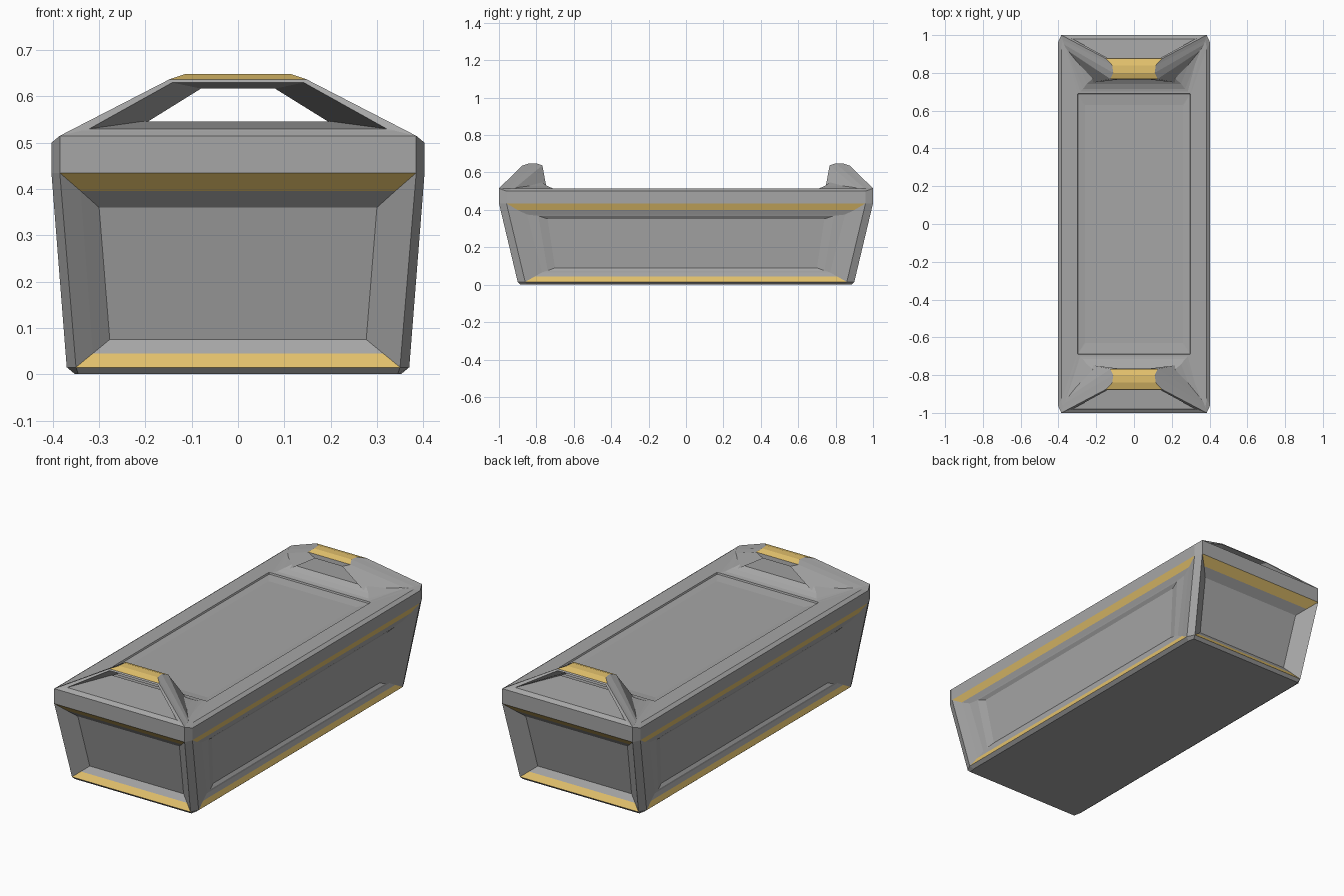
import bpy, bmesh

if "Cube" in bpy.data.objects:
    bpy.data.objects.remove(bpy.data.objects["Cube"])

gold = bpy.data.materials.new("gold_trim")
gold.diffuse_color = (0.76, 0.53, 0.15, 1)
gold.use_nodes = True
gold.node_tree.nodes["Principled BSDF"].inputs["Base Color"].default_value = gold.diffuse_color
grey = bpy.data.materials.new("grey_shell")
grey.diffuse_color = (0.38, 0.38, 0.38, 1)
grey.use_nodes = True
grey.node_tree.nodes["Principled BSDF"].inputs["Base Color"].default_value = grey.diffuse_color


def finish(name, bm):
    bmesh.ops.remove_doubles(bm, verts=bm.verts, dist=0.0005)
    bmesh.ops.recalc_face_normals(bm, faces=bm.faces)
    mesh = bpy.data.meshes.new(name)
    bm.to_mesh(mesh)
    bm.free()
    mesh.materials.append(grey)
    mesh.materials.append(gold)
    ob = bpy.data.objects.new(name, mesh)
    bpy.context.collection.objects.link(ob)
    return ob


def face(bm, pts, mat=0):
    f = bm.faces.new([bm.verts.new(p) for p in pts])
    f.material_index = mat


def octagon(fx, fy, fz, sx, sy, sz):
    # front corner (fx, fy, fz) and side corner (sx, sy, sz), mirrored all round
    return [(fx, -fy, fz), (sx, -sy, sz), (sx, sy, sz), (fx, fy, fz),
            (-fx, fy, fz), (-sx, sy, sz), (-sx, -sy, sz), (-fx, -fy, fz)]


def band(bm, a, b, skip=()):
    n = len(a)
    for i in range(n):
        if i not in skip:
            j = (i + 1) % n
            face(bm, [a[i], a[j], b[j], b[i]])


def recess(bm, side, sign, d_low, d_high, loops):
    # nested four-point loops: half_low, z_low, half_high, z_high, depth
    def point(half, z, depth):
        d = d_low + (d_high - d_low) * (z - 0.015) / 0.42 - depth
        return (sign * d, half, z) if side else (half, sign * d, z)
    rings = [[point(-hl, zl, d), point(hl, zl, d), point(hh, zh, d), point(-hh, zh, d)]
             for hl, zl, hh, zh, d in loops]
    for k in range(len(rings) - 1):
        for i in range(4):
            j = (i + 1) % 4
            trim = 1 if k == 0 and i in (0, 2) else 0
            face(bm, [rings[k][i], rings[k][j], rings[k + 1][j], rings[k + 1][i]], trim)
    face(bm, rings[-1])


# Case: tapered shell with cut corners and a sunken lid
bm = bmesh.new()
levels = [
    octagon(0.345, 0.885, 0, 0.352, 0.85, 0),
    octagon(0.35, 0.90, 0.015, 0.37, 0.86, 0.015),
    octagon(0.385, 1.0, 0.435, 0.403, 0.96, 0.435),
    octagon(0.385, 1.0, 0.515, 0.403, 0.96, 0.50),
    octagon(0.375, 0.985, 0.515, 0.385, 0.93, 0.513),
    octagon(0.297, 0.69, 0.513, 0.30, 0.687, 0.513),
    octagon(0.294, 0.687, 0.505, 0.297, 0.684, 0.505),
    octagon(0.257, 0.63, 0.499, 0.26, 0.627, 0.499),
]
for k in range(len(levels) - 1):
    band(bm, levels[k], levels[k + 1], (1, 3, 5, 7) if k == 1 else ())
face(bm, levels[0])
face(bm, levels[-1])
for sign in (-1, 1):
    # End recesses
    recess(bm, False, sign, 0.90, 1.0, [
        (0.35, 0.015, 0.385, 0.435, 0),
        (0.3135, 0.045, 0.34, 0.396, 0.03),
        (0.277, 0.075, 0.30, 0.36, 0.06)])
    # Long side recesses
    recess(bm, True, sign, 0.37, 0.403, [
        (0.86, 0.015, 0.96, 0.435, 0),
        (0.81, 0.043, 0.90, 0.399, 0.011),
        (0.77, 0.066, 0.85, 0.375, 0.019),
        (0.74, 0.075, 0.79, 0.368, 0.021),
        (0.70, 0.09, 0.74, 0.352, 0.032)])
finish("case", bm)


def build_handle(sign, label):
    # Arched handle: six-point cross-section at foot and shoulder, mirrored in x
    foot = [(0.385, 1.0, 0.515), (0.378, 0.975, 0.518), (0.37, 0.95, 0.518),
            (0.355, 0.92, 0.512), (0.22, 0.748, 0.53), (0.325, 0.98, 0.528)]
    shoulder = [(0.148, 0.875, 0.637), (0.115, 0.84, 0.648), (0.11, 0.80, 0.649),
                (0.125, 0.768, 0.638), (0.08, 0.765, 0.617), (0.142, 0.88, 0.630)]
    place = lambda pts, s: [(s * x, sign * y, z) for x, y, z in pts]
    stations = [place(foot, -1), place(shoulder, -1), place(shoulder, 1), place(foot, 1)]
    bm = bmesh.new()
    for k in range(3):
        for i in range(6):
            j = (i + 1) % 6
            a, b = stations[k], stations[k + 1]
            face(bm, [a[i], a[j], b[j], b[i]], 1 if k == 1 and i < 3 else 0)
    face(bm, stations[0])
    face(bm, stations[3])
    finish(label + "_handle", bm)

    # Low sloping plinth below the handle opening, easing down to the lid
    bm = bmesh.new()
    outline = [
        (0.385, 1.0, 0.512, 0.29, 0.695, 0.512),
        (0.385, 1.0, 0.515, 0.27, 0.715, 0.516),
        (0.34, 0.984, 0.526, 0.25, 0.742, 0.528),
        (0.325, 0.98, 0.53, 0.22, 0.768, 0.546),
    ]
    rings = [[(-fx, sign * fy, fz), (fx, sign * fy, fz), (bx, sign * by, bz), (-bx, sign * by, bz)]
             for fx, fy, fz, bx, by, bz in outline]
    for a, b in zip(rings, rings[1:]):
        band(bm, a, b)
    face(bm, rings[0])
    face(bm, rings[-1])
    finish(label + "_handle_plinth", bm)


build_handle(-1, "front")
build_handle(1, "back")
